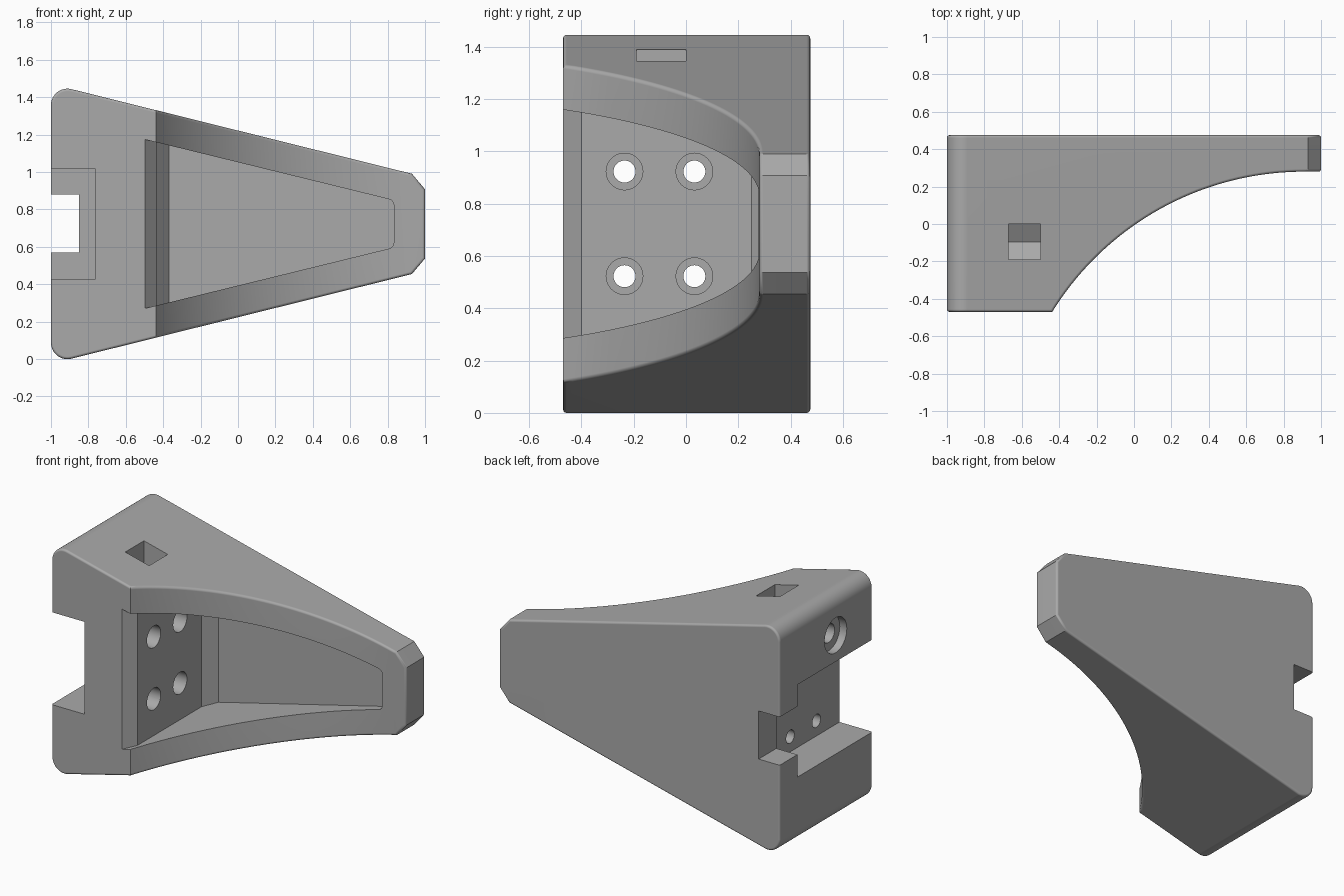
import bpy, bmesh, math
from mathutils import Vector, Matrix

if "Cube" in bpy.data.objects:
    bpy.data.objects.remove(bpy.data.objects["Cube"])

MID = 0.7225                      # height of the symmetry plane
SLOPE = 0.246                     # taper of the top and bottom
BOLT_Y, BOLT_Z = -0.095, 1.19     # side bolt axis

grey = bpy.data.materials.new("plain_grey")
grey.use_nodes = True
grey.diffuse_color = (0.4, 0.4, 0.4, 1)
grey.node_tree.nodes["Principled BSDF"].inputs["Base Color"].default_value = (0.4, 0.4, 0.4, 1)


def prism(name, points, axis, lo, hi):
    """Extrude a closed 2D profile along one axis from lo to hi."""
    place = {"x": lambda a, b: (lo, a, b),
             "y": lambda a, b: (a, lo, b),
             "z": lambda a, b: (a, b, lo)}[axis]
    step = Vector([(hi - lo) * (axis == c) for c in "xyz"])
    bm = bmesh.new()
    face = bm.faces.new([bm.verts.new(place(a, b)) for a, b in points])
    new = bmesh.ops.extrude_face_region(bm, geom=[face])["geom"]
    bmesh.ops.translate(bm, vec=step, verts=[v for v in new if isinstance(v, bmesh.types.BMVert)])
    bmesh.ops.recalc_face_normals(bm, faces=bm.faces)
    mesh = bpy.data.meshes.new(name)
    bm.to_mesh(mesh)
    bm.free()
    mesh.materials.append(grey)
    obj = bpy.data.objects.new(name, mesh)
    bpy.context.collection.objects.link(obj)
    return obj


def arc(cx, cy, r, start, end, n):
    angles = [math.radians(start + (end - start) * i / n) for i in range(n + 1)]
    return [(cx + r * math.cos(t), cy + r * math.sin(t)) for t in angles]


def circle(cx, cy, r, n=40):
    return arc(cx, cy, r, 0, 360 - 360 / n, n - 1)


def rect(a0, a1, b0, b1):
    return [(a0, b0), (a1, b0), (a1, b1), (a0, b1)]


def mirrored(half):
    """Close an upper half outline with its reflection below MID."""
    return [(x, MID + h) for x, h in half] + [(x, MID - h) for x, h in reversed(half)]


def apply(obj, mod):
    bpy.context.view_layer.objects.active = obj
    bpy.ops.object.modifier_apply(modifier=mod.name)


def combine(obj, cutter, operation="DIFFERENCE"):
    mod = obj.modifiers.new("cut", "BOOLEAN")
    mod.operation, mod.solver, mod.object = operation, "EXACT", cutter
    apply(obj, mod)
    bpy.data.objects.remove(cutter)


# Tapered body with rounded wide corners and a chamfered narrow end
tilt = math.degrees(math.atan(SLOPE))
corner = arc(-0.912, 0.635, 0.088, 180, 90 - tilt, 12)
body = prism("bracket_body", mirrored(corner + [(0.93, 0.268), (1.0, 0.185)]), "y", -0.47, 0.475)

# Concave sweep across the front
RADIUS = 1.585
sweep = arc(0.91, 0.28 - RADIUS, RADIUS, 90, 148.4, 36)
sweep = [(1.2, 0.28)] + sweep + [(-0.5, -0.6), (1.2, -0.6)]
combine(body, prism("sweep_cutter", sweep, "z", -0.5, 2))

# Softened outer edges
bevel = body.modifiers.new("soft_edges", "BEVEL")
bevel.width, bevel.segments = 0.014, 3
bevel.limit_method, bevel.angle_limit = "ANGLE", math.radians(62)
bevel.use_clamp_overlap = False
apply(body, bevel)

# Front pocket: tapered outline joined with a chamfered side section
end = arc(0.80, 0.1, 0.033, 90 - tilt, 0, 6)
pocket = prism("pocket_cutter", mirrored([(-0.6, 0.132 + SLOPE * 1.4)] + end), "y", -0.7, 0.33)
section = [(-0.53, -0.505), (-0.435, -0.40), (-0.435, 0.25), (-0.37, 0.33),
           (-0.37, 0.5), (1, 0.5), (1, -0.505)]
combine(pocket, prism("section_cutter", section, "z", 0, 1.5), "INTERSECT")
combine(body, pocket)

# Stepped slot in the right side
combine(body, prism("wide_slot_cutter", rect(-1.2, -0.765, 0.425, 1.02), "y", -0.8, 0.295))
combine(body, prism("narrow_slot_cutter", rect(-1.2, -0.85, 0.57, 0.88), "y", -0.9, 0.8))

# Four counterbored holes from the slot into the pocket
for y in (-0.235, 0.032):
    for z in (MID - 0.2, MID + 0.2):
        combine(body, prism("hole_cutter", circle(y, z, 0.042), "x", -0.9, -0.3))
        combine(body, prism("counterbore_cutter", circle(y, z, 0.07), "x", -0.58, -0.3))

# Side bolt hole and its pointed nut trap open at the top
combine(body, prism("bolt_cutter", circle(BOLT_Y, BOLT_Z, 0.06), "x", -1.2, -0.6))
combine(body, prism("bolt_head_cutter", circle(BOLT_Y, BOLT_Z, 0.113), "x", -1.2, -0.95))
trap = [(BOLT_Y - 0.095, 1.6), (BOLT_Y - 0.095, BOLT_Z - 0.055), (BOLT_Y, BOLT_Z - 0.11),
        (BOLT_Y + 0.095, BOLT_Z - 0.055), (BOLT_Y + 0.095, 1.6)]
combine(body, prism("nut_trap_cutter", trap, "x", -0.67, -0.5))

# Smooth curves, crisp corners
bpy.ops.object.select_all(action="DESELECT")
body.select_set(True)
bpy.context.view_layer.objects.active = body
bpy.ops.object.shade_smooth_by_angle(angle=math.radians(32))
normals = body.modifiers.new("even_normals", "WEIGHTED_NORMAL")
normals.keep_sharp = True
